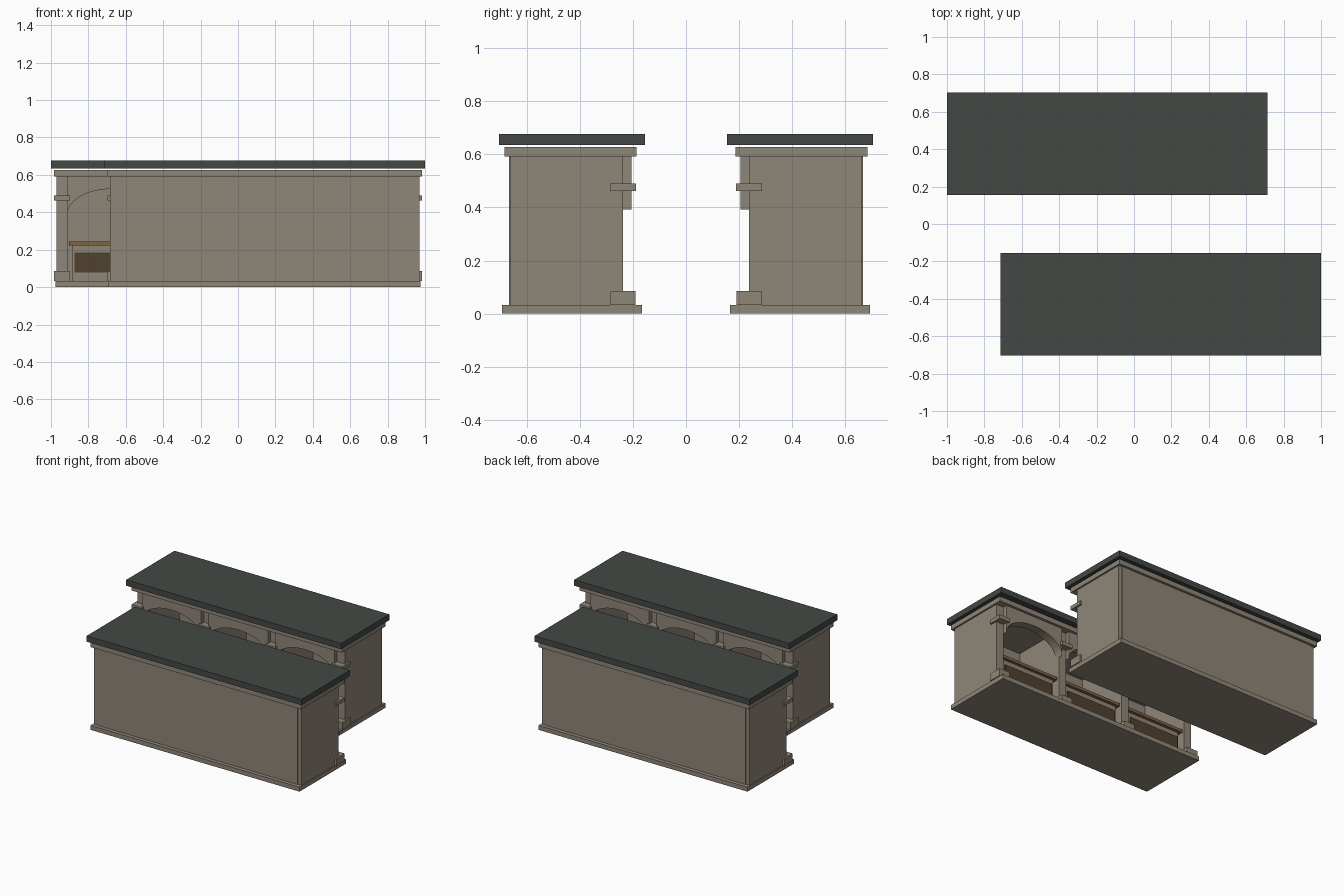
import bpy, bmesh, math

if "Cube" in bpy.data.objects:
    bpy.data.objects.remove(bpy.data.objects["Cube"])


def material(name, rgb):
    m = bpy.data.materials.new(name)
    m.diffuse_color = (*rgb, 1)
    m.use_nodes = True
    m.node_tree.nodes["Principled BSDF"].inputs["Base Color"].default_value = m.diffuse_color
    return m


STONE = material("warm stone", (0.275, 0.240, 0.190))
SLATE = material("dark slate", (0.057, 0.066, 0.059))
WOOD = material("counter wood", (0.215, 0.125, 0.062))
PANEL = material("dark wood panel", (0.080, 0.055, 0.028))

CX = -0.1425                     # centre of the rear row; the front row is turned half a circle
PITCH = 0.532                    # spacing of the piers
WALL = 0.06                      # thickness of the dividing walls
SPRING, RISE, TOP = 0.392, 0.133, 0.592


def finish(name, bm, mat, turn):
    if turn:                     # half turn about z
        for v in bm.verts:
            v.co.x, v.co.y = -v.co.x, -v.co.y
    bmesh.ops.recalc_face_normals(bm, faces=bm.faces)
    me = bpy.data.meshes.new(name)
    bm.to_mesh(me)
    bm.free()
    me.materials.append(mat)
    bpy.context.collection.objects.link(bpy.data.objects.new(name, me))


def box(name, x, y, z, mat, turn):
    bm = bmesh.new()
    bmesh.ops.create_cube(bm, size=1)
    for v in bm.verts:
        v.co = [(a + b) / 2 + c * (b - a) for c, (a, b) in zip(v.co, (x, y, z))]
    finish(name, bm, mat, turn)


def arch(name, cx, half, y, turn):
    # panel with an elliptical opening, as strips extruded in depth
    bm = bmesh.new()
    n = 20
    low, high = [], []
    for i in range(n + 1):
        a = math.pi * i / n
        px = cx - half * math.cos(a)
        low.append(bm.verts.new((px, y[0], SPRING + RISE * math.sin(a))))
        high.append(bm.verts.new((px, y[0], TOP)))
    faces = [bm.faces.new((low[i], low[i + 1], high[i + 1], high[i])) for i in range(n)]
    ext = bmesh.ops.extrude_face_region(bm, geom=faces, use_keep_orig=True)
    for v in ext["geom"]:
        if isinstance(v, bmesh.types.BMVert):
            v.co.y = y[1]
    finish(name, bm, STONE, turn)


def around(c, h):
    return (c - h, c + h)


def row(label, turn):
    # slabs: plinth, cornice and floating roof
    box(label + "_plinth", around(CX, 0.834), (0.165, 0.693), (0, 0.032), STONE, turn)
    box(label + "_cornice", around(CX, 0.84), (0.187, 0.684), (TOP, 0.627), STONE, turn)
    box(label + "_roof", around(CX, 0.8575), (0.154, 0.704), (0.634, 0.676), SLATE, turn)
    # back wall
    box(label + "_back_wall", around(CX, 1.5 * PITCH), (0.635, 0.666), (0.032, TOP), STONE, turn)
    # dividing walls with pier base and capital
    for i in range(4):
        x = CX + (i - 1.5) * PITCH
        box(f"{label}_wall_{i}", around(x, WALL / 2), (0.238, 0.661), (0.032, TOP), STONE, turn)
        box(f"{label}_pier_base_{i}", around(x, 0.043), (0.191, 0.284), (0.032, 0.086), STONE, turn)
        box(f"{label}_capital_{i}", around(x, 0.043), (0.189, 0.287), (0.462, 0.489), STONE, turn)
    # bays: arch, counter front, dark panel and counter top
    for i in range(3):
        x = CX + (i - 1) * PITCH
        arch(f"{label}_arch_{i}", x, (PITCH - WALL) / 2, (0.206, 0.270), turn)
        box(f"{label}_counter_{i}", around(x, 0.213), (0.270, 0.385), (0.032, 0.222), STONE, turn)
        box(f"{label}_panel_{i}", around(x, 0.199), (0.262, 0.271), (0.077, 0.186), PANEL, turn)
        box(f"{label}_counter_top_{i}", around(x, 0.229), (0.248, 0.40), (0.222, 0.243), WOOD, turn)


row("rear_row", False)
row("front_row", True)
